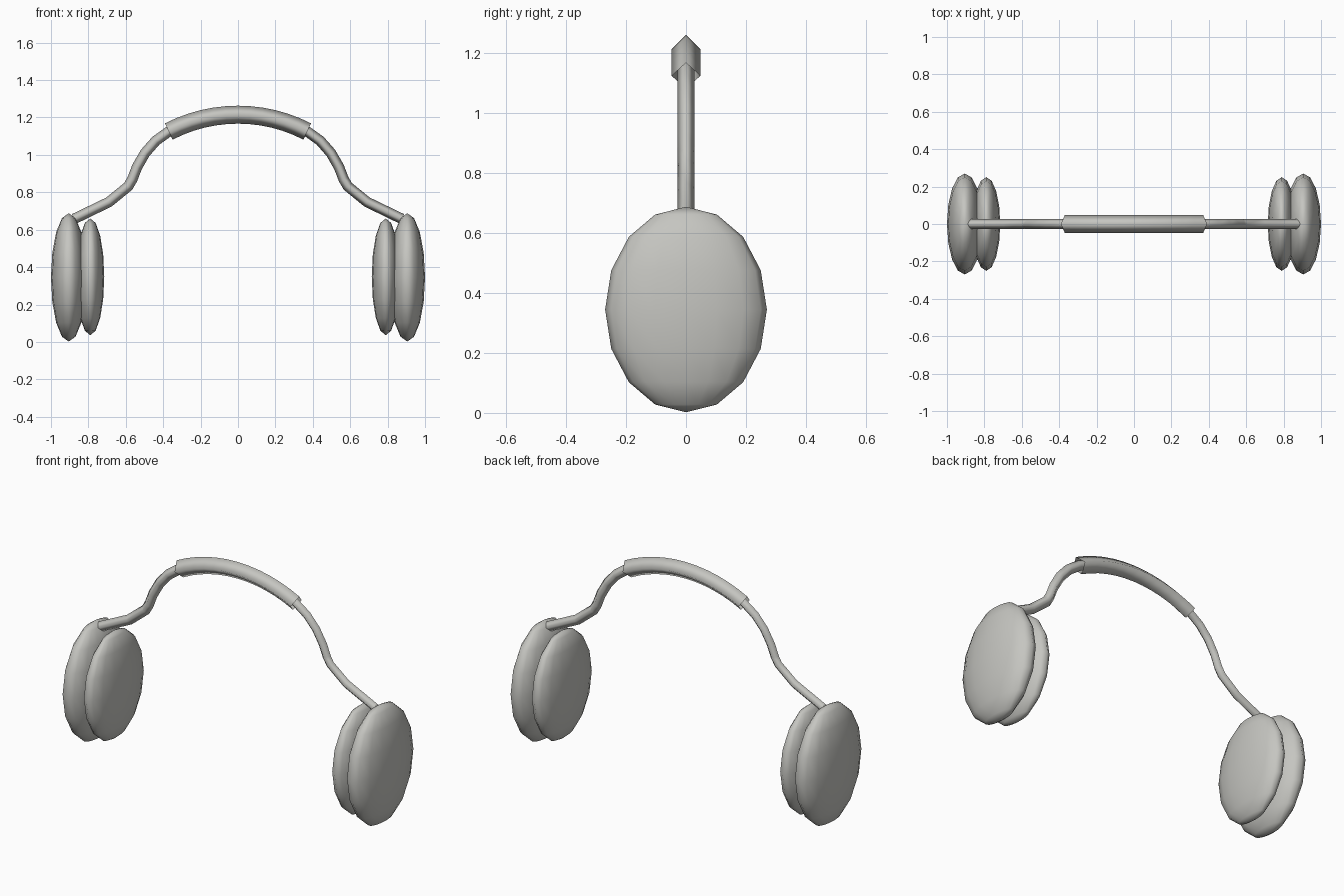
import bpy
import bmesh
from math import sin, cos, pi
from mathutils import Vector

cube = bpy.data.objects.get("Cube")
if cube:
    bpy.data.objects.remove(cube)

grey = bpy.data.materials.new("warm grey")
grey.use_nodes = True
colour = (0.56, 0.56, 0.53, 1)
grey.diffuse_color = colour
grey.node_tree.nodes["Principled BSDF"].inputs["Base Color"].default_value = colour


def finish(name, bm):
    """Turn a bmesh into a smooth-shaded grey object."""
    for face in bm.faces:
        face.smooth = True
    mesh = bpy.data.meshes.new(name)
    bm.to_mesh(mesh)
    bm.free()
    mesh.materials.append(grey)
    obj = bpy.data.objects.new(name, mesh)
    bpy.context.collection.objects.link(obj)
    return obj


def ellipsoid(name, centre, radii):
    bm = bmesh.new()
    bmesh.ops.create_uvsphere(bm, u_segments=16, v_segments=8, radius=1)
    bmesh.ops.scale(bm, vec=radii, verts=bm.verts)
    bmesh.ops.translate(bm, vec=centre, verts=bm.verts)
    return finish(name, bm)


def diamond_tube(name, path, radius):
    """Sweep an open-ended diamond section along a path in the XZ plane."""
    points = [Vector((x, 0, z)) for x, z in path]
    bm = bmesh.new()
    rings = []
    for i, p in enumerate(points):
        before = (p - points[i - 1]).normalized() if i else Vector()
        after = (points[i + 1] - p).normalized() if i + 1 < len(points) else Vector()
        t = (before + after).normalized()
        up, side = Vector((-t.z, 0, t.x)), Vector((0, 1, 0))
        rings.append([bm.verts.new(p + radius * (cos(a) * up + sin(a) * side))
                      for a in (0, pi / 2, pi, 3 * pi / 2)])
    for a, b in zip(rings, rings[1:]):
        for k in range(4):
            n = (k + 1) % 4
            bm.faces.new((a[k], b[k], b[n], a[n]))
    bmesh.ops.recalc_face_normals(bm, faces=bm.faces)
    return finish(name, bm)


# Ear cups with a smaller cushion on the inside of each
for side, sign in (("left", 1), ("right", -1)):
    ellipsoid(side + "_ear_cup", (sign * 0.905, 0, 0.345), (0.095, 0.27, 0.343))
    ellipsoid(side + "_ear_cushion", (sign * 0.79, 0, 0.348), (0.075, 0.25, 0.312))

# Shallow crown arc shared by the band and its sleeve
ARC_R, ARC_TOP, ARC_HALF = 0.806, 1.215, 0.477
crown = []
for i in range(13):
    a = ARC_HALF * (i / 6 - 1)
    crown.append((ARC_R * sin(a), ARC_TOP - ARC_R * (1 - cos(a))))

# Thin band: crown, shoulder bends and arms reaching the cups
arm = [(0.44, 1.075), (0.497, 1.01), (0.54, 0.935), (0.565, 0.87),
       (0.587, 0.832), (0.69, 0.748), (0.876, 0.658)]
band = [(-x, z) for x, z in reversed(arm)] + crown + arm
diamond_tube("headband", band, 0.028)

# Thicker padded sleeve over the crown
diamond_tube("headband_sleeve", crown, 0.048)
